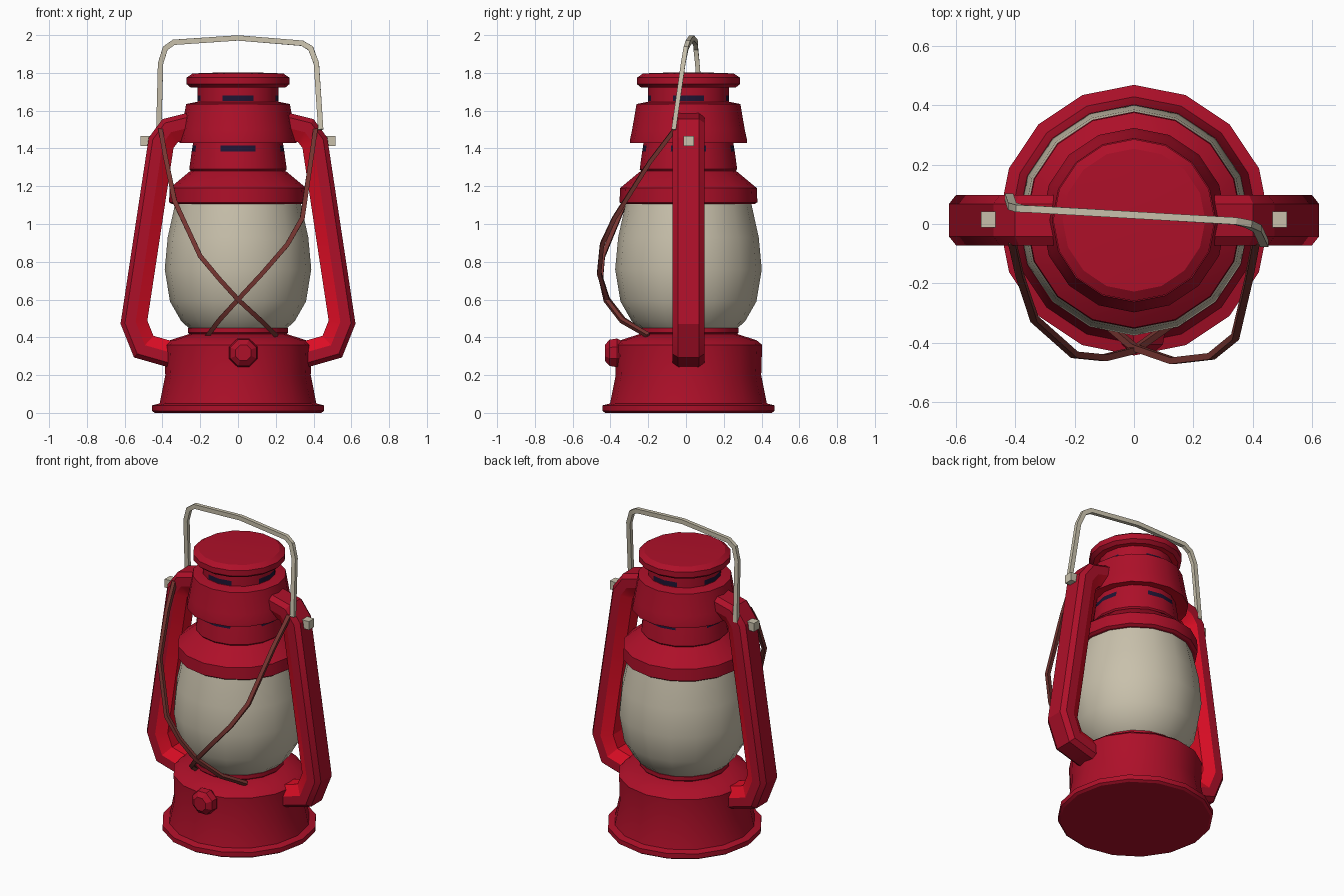
import bpy, bmesh, math
from mathutils import Vector

old = bpy.data.objects.get("Cube")
if old:
    bpy.data.objects.remove(old, do_unlink=True)

SIDES = 16
CENTRE_Y = 0.013


def material(name, r, g, b):
    m = bpy.data.materials.new(name)
    m.use_nodes = True
    m.diffuse_color = (r, g, b, 1)
    m.node_tree.nodes["Principled BSDF"].inputs["Base Color"].default_value = (r, g, b, 1)
    return m


RED = material("crimson enamel", 0.42, 0.005, 0.022)
BRIGHT = material("bright red", 0.71, 0.004, 0.018)
CREAM = material("cream", 0.58, 0.53, 0.41)
BROWN = material("brown wire", 0.18, 0.035, 0.03)
NAVY = material("dark vent", 0.013, 0.007, 0.033)


def finish(name, bm, mats, angle=26):
    bmesh.ops.recalc_face_normals(bm, faces=bm.faces)
    mesh = bpy.data.meshes.new(name)
    bm.to_mesh(mesh)
    bm.free()
    for m in mats:
        mesh.materials.append(m)
    ob = bpy.data.objects.new(name, mesh)
    bpy.context.collection.objects.link(ob)
    bpy.ops.object.select_all(action="DESELECT")
    ob.select_set(True)
    bpy.context.view_layer.objects.active = ob
    bpy.ops.object.shade_smooth_by_angle(angle=math.radians(angle))
    return ob


def skin(bm, rings, rule):
    """Join rings of points with quads and cap both ends."""
    loops = [[bm.verts.new(p) for p in ring] for ring in rings]
    n = len(loops[0])
    for band, (a, b) in enumerate(zip(loops, loops[1:])):
        for i in range(n):
            j = (i + 1) % n
            bm.faces.new((a[i], a[j], b[j], b[i])).material_index = rule(band, i)
    bm.faces.new(loops[0])
    bm.faces.new(loops[-1])


def lathe(name, profile, mats, rule=lambda band, i: 0, angle=26):
    rings = []
    for r, z in profile:
        turn = [math.tau * i / SIDES for i in range(SIDES)]
        rings.append([(r * math.cos(a), CENTRE_Y + r * math.sin(a), z) for a in turn])
    bm = bmesh.new()
    skin(bm, rings, rule)
    return finish(name, bm, mats, angle)


def sweep(name, path, section, mats, rule=lambda band, i: 0, flip=1):
    """Carry a cross-section along a path, mitred at each corner."""
    pts = [Vector(p) for p in path]
    rings = []
    for k, p in enumerate(pts):
        before = (p - pts[k - 1]).normalized() if k else None
        after = (pts[k + 1] - p).normalized() if k < len(pts) - 1 else None
        t = ((before or after) + (after or before)).normalized()
        n = Vector((0, 1, 0)).cross(t).normalized() * flip
        side = t.cross(n).normalized() * flip
        mitre = 1 / max(t.dot(before or after), 0.6)
        rings.append([p + n * u * mitre + side * v for u, v in section])
    bm = bmesh.new()
    skin(bm, rings, rule)
    return finish(name, bm, mats)


def vents(vent_band):
    # two slots out of every four columns, centred on the front and sides
    return lambda band, i: 1 if band == vent_band and i % 4 in (0, 3) else 0


# Tank and collar
lathe("fuel_tank", [(0.44, 0), (0.455, 0.01), (0.455, 0.04), (0.415, 0.05), (0.385, 0.2),
                    (0.39, 0.36), (0.36, 0.385), (0.25, 0.42)], [RED])
lathe("globe_collar", [(0.24, 0.4), (0.265, 0.425), (0.265, 0.45), (0.22, 0.455)], [RED])

# Glass globe
lathe("glass_globe", [(0.25, 0.44), (0.3, 0.485), (0.36, 0.59), (0.388, 0.76), (0.372, 0.93),
                      (0.33, 1.12)], [CREAM], angle=32)

# Hood, chimney, cap and lid
lathe("hood", [(0.35, 1.105), (0.365, 1.115), (0.362, 1.19), (0.26, 1.275), (0.24, 1.285)], [RED])
lathe("lower_chimney", [(0.24, 1.27), (0.258, 1.29), (0.245, 1.385), (0.24, 1.415), (0.235, 1.45)],
      [RED, NAVY], vents(2))
lathe("cap", [(0.23, 1.45), (0.31, 1.43), (0.31, 1.445), (0.298, 1.5), (0.275, 1.635), (0.2, 1.65)],
      [RED, BRIGHT], lambda band, i: int(band == 0))
lathe("upper_chimney", [(0.215, 1.63), (0.215, 1.65), (0.215, 1.68), (0.215, 1.74)],
      [RED, NAVY], vents(1))
lathe("lid", [(0.2, 1.725), (0.25, 1.722), (0.272, 1.74), (0.272, 1.775), (0.24, 1.797), (0.1, 1.802)],
      [RED, BRIGHT], lambda band, i: int(band == 0))

# Side tubes with bright inner faces, and the pivots on them
tube_section = [(0.068, -0.055), (0.068, 0.055), (0.045, 0.085), (-0.01, 0.085),
                (-0.07, 0.045), (-0.07, -0.045), (-0.01, -0.085), (0.045, -0.085)]
tube_path = [(0.26, 0.3), (0.36, 0.31), (0.5, 0.35), (0.552, 0.48), (0.408, 1.43), (0.36, 1.495), (0.22, 1.53)]
square = [(1, 1), (-1, 1), (-1, -1), (1, -1)]
for s, label in ((1, "left"), (-1, "right")):
    sweep(label + "_side_tube", [(s * x, CENTRE_Y, z) for x, z in tube_path], tube_section,
          [RED, BRIGHT], lambda band, i: int(i in (3, 4, 5)), s)
    sweep(label + "_pivot", [(s * x, 0.015, 1.44) for x in (0.43, 0.485, 0.515)],
          [(0.027 * u, 0.027 * v) for u, v in square], [CREAM])

# Bail handle
handle_path = [(-0.42, 0.09, 1.47), (-0.41, 0.06, 1.85), (-0.385, 0.052, 1.93), (-0.34, 0.05, 1.962),
               (0, 0.03, 1.985), (0.34, 0.01, 1.957), (0.385, 0, 1.93), (0.415, -0.015, 1.85),
               (0.438, -0.065, 1.5)]
sweep("bail_handle", handle_path, [(0.014 * u, 0.012 * v) for u, v in square], [CREAM])

# Crossed guard wires
wires = {
    "right_guard_wire": [(-0.41, -0.06, 1.5), (-0.385, -0.17, 1.36), (-0.335, -0.32, 1.12),
                         (-0.2, -0.44, 0.83), (-0.1, -0.45, 0.71), (0, -0.425, 0.6),
                         (0.12, -0.34, 0.49), (0.2, -0.2, 0.41)],
    "left_guard_wire": [(0.41, -0.06, 1.5), (0.385, -0.19, 1.33), (0.34, -0.38, 1.03),
                        (0.26, -0.445, 0.89), (0.13, -0.46, 0.74), (0, -0.415, 0.6),
                        (-0.1, -0.33, 0.49), (-0.16, -0.2, 0.41)],
}
for name, path in wires.items():
    sweep(name, path, [(0.012 * u, 0.011 * v) for u, v in square], [BROWN])

# Wick knob on the front of the tank
bm = bmesh.new()
rings = []
for r, y in ((0.03, -0.3), (0.03, -0.35), (0.07, -0.345), (0.082, -0.365), (0.075, -0.405), (0.045, -0.43)):
    turn = [math.tau * (i + 0.5) / 8 for i in range(8)]
    rings.append([(0.028 + r * math.cos(a), y, 0.318 + r * math.sin(a)) for a in turn])
skin(bm, rings, lambda band, i: 0)
finish("wick_knob", bm, [RED])
